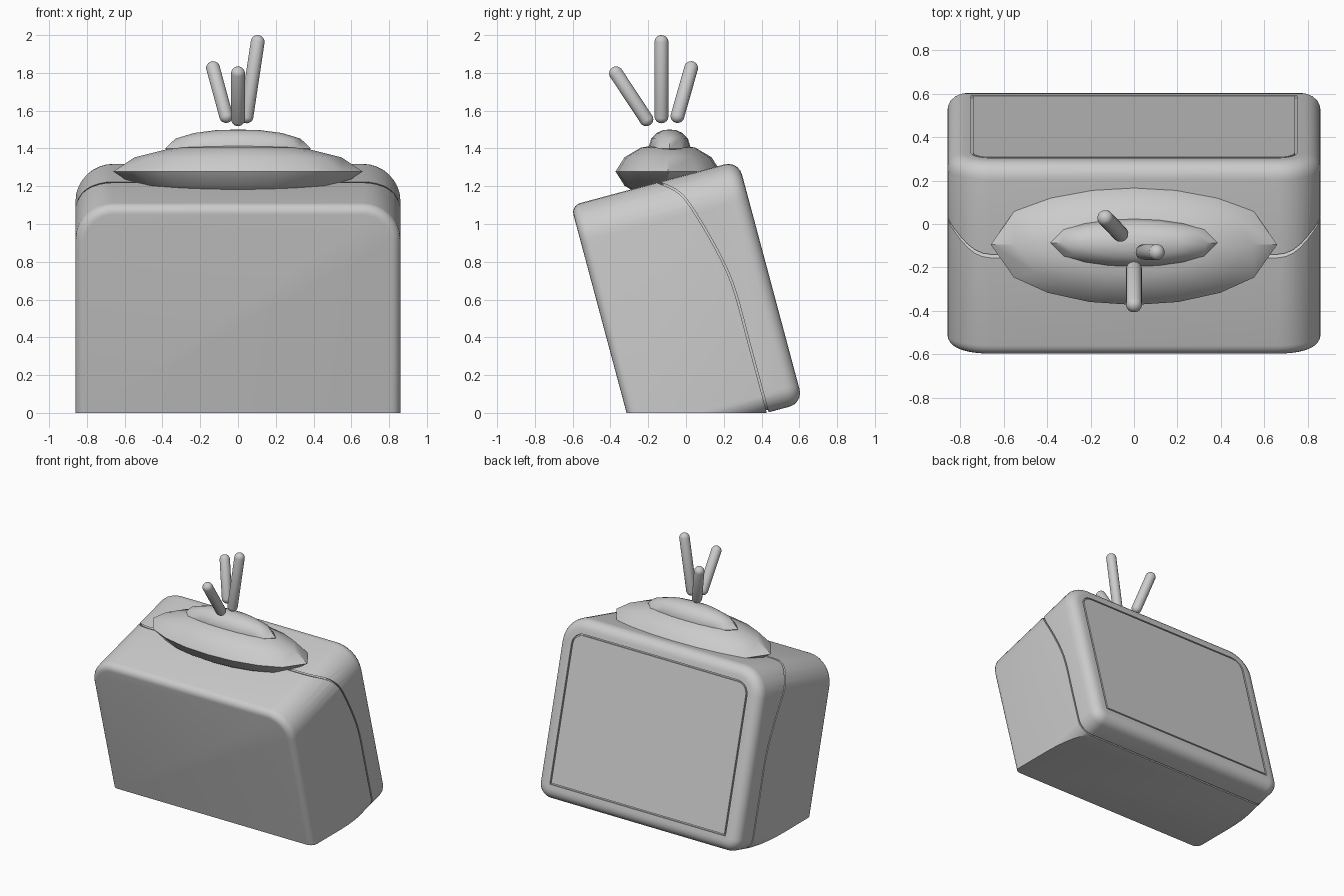
import bpy, bmesh, math
from mathutils import Vector, Matrix

if "Cube" in bpy.data.objects:
    bpy.data.objects.remove(bpy.data.objects["Cube"])

TILT = Matrix.Rotation(math.radians(15), 4, 'X')


def finish(bm, name):
    bmesh.ops.remove_doubles(bm, verts=bm.verts, dist=0.0004)
    bmesh.ops.recalc_face_normals(bm, faces=bm.faces)
    me = bpy.data.meshes.new(name)
    bm.to_mesh(me)
    bm.free()
    ob = bpy.data.objects.new(name, me)
    bpy.context.collection.objects.link(ob)
    return ob


def smooth(ob, deg=30):
    bpy.ops.object.select_all(action='DESELECT')
    ob.select_set(True)
    bpy.context.view_layer.objects.active = ob
    bpy.ops.object.shade_smooth_by_angle(angle=math.radians(deg))


def loft(rings):
    """Skin a list of closed rings and cap both ends."""
    bm = bmesh.new()
    vs = [[bm.verts.new(p) for p in r] for r in rings]
    n = len(vs[0])
    for a, b in zip(vs, vs[1:]):
        for i in range(n):
            j = (i + 1) % n
            bm.faces.new((a[i], a[j], b[j], b[i]))
    bm.faces.new(vs[0])
    bm.faces.new(vs[-1])
    return bm


def outline(u, d):
    """Television cross-section inset by d: large top radii, small bottom radii."""
    pts = []
    w, lo, hi = 0.86 - d, -0.11 + d, 1.218 - d
    for sx, top, start in ((1, 1, 0), (-1, 1, 90), (-1, 0, 180), (1, 0, 270)):
        r = max((0.2 if top else 0.1) - d, 0.002)
        cx, cz = sx * (w - r), (hi - r if top else lo + r)
        for k in range(9):
            a = math.radians(start + k * 90 / 8)
            pts.append(Vector((cx + r * math.cos(a), u, cz + r * math.sin(a))))
    return pts


def casing(name, extra, screen):
    back, front, rb, rf = -0.304 + extra, 0.613 - extra, 0.05, 0.075
    arc = [math.radians(a) for a in (0, 18, 36, 54, 72, 90)]
    prof = [(back + rb * (1 - math.sin(a)), rb * (1 - math.cos(a)) + extra) for a in reversed(arc)]
    prof = [(back + rb * (1 - math.cos(a)), rb * (1 - math.sin(a)) + extra) for a in arc]
    prof += [(front - rf * (1 - math.cos(a)), rf * (1 - math.sin(a)) + extra) for a in reversed(arc)]
    if screen:  # groove around the screen panel
        prof += [(front, 0.108), (front - 0.012, 0.109), (front - 0.012, 0.118), (front, 0.119)]
    bm = loft([outline(u, d) for u, d in prof])
    bmesh.ops.remove_doubles(bm, verts=bm.verts, dist=0.0004)
    bm.transform(TILT)
    # level base
    res = bmesh.ops.bisect_plane(bm, geom=bm.verts[:] + bm.edges[:] + bm.faces[:],
                                 plane_co=(0, 0, extra), plane_no=(0, 0, -1), clear_outer=True)
    cut = [e for e in res['geom_cut'] if isinstance(e, bmesh.types.BMEdge)]
    bmesh.ops.holes_fill(bm, edges=cut, sides=0)
    return finish(bm, name)


def catmull(p, steps=5):
    out = []
    for i in range(len(p) - 1):
        a, b, c, d = p[max(i - 1, 0)], p[i], p[i + 1], p[min(i + 2, len(p) - 1)]
        for k in range(steps):
            t = k / steps
            out.append(0.5 * (2 * b + (c - a) * t + (2 * a - 5 * b + 4 * c - d) * t * t
                              + (3 * b - a - 3 * c + d) * t ** 3))
    return out + [p[-1]]


# casing with a curved seam between the front bezel and the rear shell
body = casing("tv_casing", 0, True)
core = casing("tv_inner_core", 0.014, False)
path = catmull([Vector(q) for q in ((-0.28, 1.27), (-0.15, 1.222), (-0.034, 1.164), (0.055, 1.048),
                (0.177, 0.836), (0.257, 0.65), (0.336, 0.36), (0.426, 0.026), (0.46, -0.12))])
left, right = [], []
for i, p in enumerate(path):
    t = (path[min(i + 1, len(path) - 1)] - path[max(i - 1, 0)]).normalized()
    nrm = Vector((-t.y, t.x)) * 0.005
    left.append(p + nrm)
    right.append(p - nrm)
loop = left + right[::-1]
cutter = finish(loft([[(x, p.x, p.y) for p in loop] for x in (-1, 1)]), "seam_cutter")
cutter.hide_render = True
mod = body.modifiers.new("seam", 'BOOLEAN')
mod.operation, mod.solver, mod.object = 'DIFFERENCE', 'EXACT', cutter
bpy.context.view_layer.objects.active = body
bpy.ops.object.modifier_apply(modifier=mod.name)
bpy.data.objects.remove(cutter)
smooth(body)
smooth(core)


def lens(name, centre, rx, ry, profile):
    """Stack of coarse oval rings."""
    quarter = [0, 33, 53, 72]
    angs = [q + s for s in (0, 180) for q in quarter + [90] + [180 - a for a in quarter[:0:-1]]]
    rings = [[(centre[0] + rx * s * math.cos(math.radians(a)),
               centre[1] + ry * s * math.sin(math.radians(a)), centre[2] + h) for a in angs]
             for s, h in profile]
    ob = finish(loft(rings), name)
    smooth(ob, 40)
    return ob


# aerial base: wide lens and small dome
half = [(1, 0), (0.83, 0.075), (0.52, 0.126), (0.25, 0.14), (0.01, 0.145)]
lens("aerial_base", (0, -0.095, 1.278), 0.66, 0.278,
     [(s, -h) for s, h in half[:0:-1]] + half)
lens("aerial_dome", (0, -0.087, 1.40), 0.385, 0.113,
     [(0.9, -0.05), (1, 0), (0.86, 0.052), (0.6, 0.082), (0.3, 0.097), (0.01, 0.1)])


def rod(name, a, b, r=0.037):
    a, b = Vector(a), Vector(b)
    bm = bmesh.new()
    bmesh.ops.create_uvsphere(bm, u_segments=20, v_segments=11, radius=r)
    for v in bm.verts:
        if v.co.z > 0:
            v.co.z += (b - a).length
    bm.transform(Matrix.Translation(a) @ (b - a).to_track_quat('Z', 'Y').to_matrix().to_4x4())
    smooth(finish(bm, name), 50)


# aerial rods floating above the dome
rod("aerial_rod_right", (0.045, -0.13, 1.57), (0.104, -0.13, 1.963))
rod("aerial_rod_left", (-0.063, -0.045, 1.572), (-0.132, 0.027, 1.825))
rod("aerial_rod_front", (0, -0.21, 1.555), (0, -0.37, 1.797))
